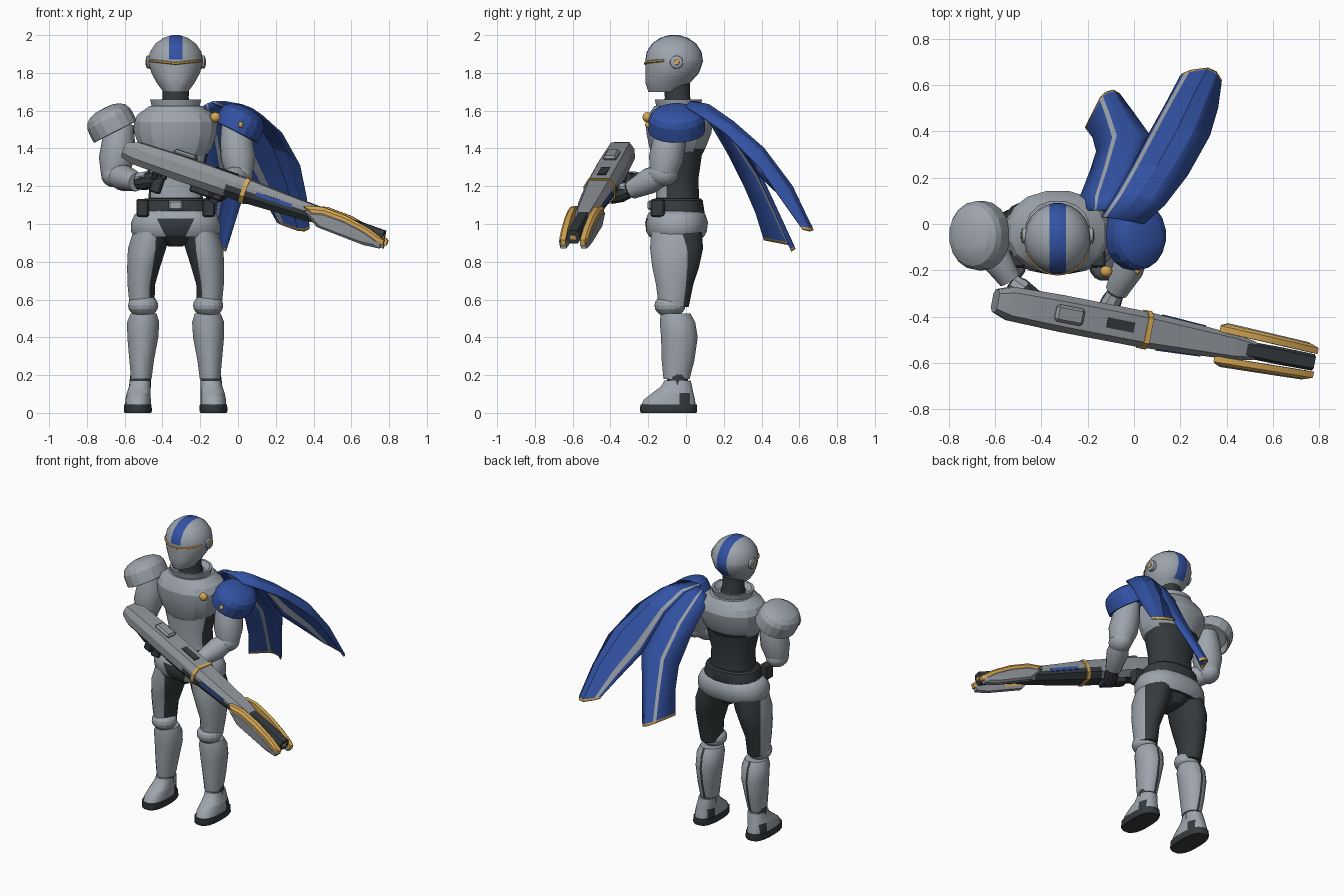
import bpy, bmesh, math
from mathutils import Vector, Matrix

cube = bpy.data.objects.get("Cube")
if cube:
    bpy.data.objects.remove(cube, do_unlink=True)


def material(name, r, g, b):
    m = bpy.data.materials.new(name)
    m.use_nodes = True
    m.diffuse_color = (r, g, b, 1)
    m.node_tree.nodes["Principled BSDF"].inputs["Base Color"].default_value = (r, g, b, 1)
    return m


GRAY = material("armour gray", 0.34, 0.375, 0.415)
METAL = material("weapon gray", 0.28, 0.3, 0.325)
DARK = material("undersuit dark", 0.035, 0.042, 0.047)
BLUE = material("cape blue", 0.032, 0.085, 0.37)
GOLD = material("trim gold", 0.68, 0.39, 0.09)
CX = -0.33  # centre line of the body


def finish(name, bm, mats, rule=None, cuts=(), matrix=None, angle=35):
    """Cut along planes, colour faces by a rule, and link the object."""
    bmesh.ops.recalc_face_normals(bm, faces=bm.faces)
    for co, no in cuts:
        bmesh.ops.bisect_plane(bm, geom=bm.verts[:] + bm.edges[:] + bm.faces[:],
                               plane_co=co, plane_no=no)
    bm.normal_update()
    if rule:
        for f in bm.faces:
            f.material_index = int(rule(f.calc_center_median(), f.normal))
    if matrix:
        bm.transform(matrix)
    me = bpy.data.meshes.new(name)
    bm.to_mesh(me)
    bm.free()
    for m in mats:
        me.materials.append(m)
    ob = bpy.data.objects.new(name, me)
    bpy.context.collection.objects.link(ob)
    bpy.ops.object.select_all(action='DESELECT')
    ob.select_set(True)
    bpy.context.view_layer.objects.active = ob
    bpy.ops.object.shade_smooth_by_angle(angle=math.radians(angle))
    return ob


def skin(loops):
    """Bridge equal point loops and cap both ends."""
    bm = bmesh.new()
    rings = [[bm.verts.new(p) for p in loop] for loop in loops]
    n = len(rings[0])
    for a, b in zip(rings, rings[1:]):
        for i in range(n):
            bm.faces.new((a[i], a[(i + 1) % n], b[(i + 1) % n], b[i]))
    bm.faces.new(rings[0])
    bm.faces.new(rings[-1])
    return bm


def ellipse(rx, ry, n=20, p=2.0):
    pts = []
    for i in range(n):
        a = 2 * math.pi * (i + 0.5) / n
        c, s = math.cos(a), math.sin(a)
        pts.append(Vector((math.copysign(abs(c) ** (2 / p), c) * rx,
                           math.copysign(abs(s) ** (2 / p), s) * ry, 0)))
    return pts


def loft(name, rings, mats, s=1, p=2.0, n=20, **kw):
    """Upright stack of rings: (offset from centre line, y, z, rx, ry)."""
    return finish(name, skin([[v + Vector((CX + s * dx, y, z)) for v in ellipse(rx, ry, n, p)]
                              for dx, y, z, rx, ry in rings]), mats, **kw)


def limb(name, stations, mats, n=14, **kw):
    """Round tube through (point, radius) stations."""
    pts = [Vector(q) for q, r in stations]
    loops = []
    for i, (q, r) in enumerate(stations):
        d = pts[min(i + 1, len(pts) - 1)] - pts[max(i - 1, 0)]
        rot = d.to_track_quat('Z', 'Y')
        loops.append([pts[i] + rot @ v for v in ellipse(r, r, n)])
    return finish(name, skin(loops), mats, **kw)


def block(name, loc, size, mat, matrix=None, bevel=0.008):
    bm = bmesh.new()
    bmesh.ops.create_cube(bm, size=1)
    bm.transform(Matrix.Translation(loc) @ Matrix.Diagonal((*size, 1)))
    if bevel:
        bmesh.ops.bevel(bm, geom=bm.edges[:], offset=bevel, segments=1, affect='EDGES')
    return finish(name, bm, [mat], matrix=matrix)


def ball(name, loc, size, mats, **kw):
    bm = bmesh.new()
    bmesh.ops.create_uvsphere(bm, u_segments=16, v_segments=10, radius=1)
    bm.transform(Matrix.Translation(loc) @ Matrix.Diagonal((*size, 1)))
    return finish(name, bm, mats, **kw)


X, Y, Z = Vector((1, 0, 0)), Vector((0, 1, 0)), Vector((0, 0, 1))

# Head: helmet with a crest stripe, brow trim and ear discs
loft("helmet", [(0, -.11, 1.7, .066, .09), (0, -.097, 1.745, .1, .118), (0, -.073, 1.8, .13, .143),
                (0, -.063, 1.86, .145, .154), (0, -.063, 1.91, .138, .147), (0, -.063, 1.955, .108, .118),
                (0, -.063, 1.985, .066, .075), (0, -.063, 2.0, .02, .025)], [GRAY, BLUE], n=24,
     cuts=[((CX - .036, 0, 0), X), ((CX + .036, 0, 0), X), ((0, 0, 1.872), Z), ((0, 0, 1.77), Z)],
     rule=lambda c, n: abs(c.x - CX) < .036 and (c.z > 1.872 or (c.y > 0 and c.z > 1.77)))
limb("brow_trim", [((CX + .143 * math.sin(a), -.063 - .153 * math.cos(a), 1.85 + .016 * abs(math.sin(a))), .0075)
                   for a in [math.radians(d) for d in range(-70, 71, 10)]], [GOLD], n=6)
for s, side in ((-1, "right"), (1, "left")):
    limb(side + "_ear_disc", [((CX + s * .125, -.05, 1.857), .036), ((CX + s * .152, -.05, 1.857), .034),
                              ((CX + s * .157, -.05, 1.857), .024)], [GRAY])
    limb(side + "_ear_cap", [((CX + s * .15, -.05, 1.857), .017), ((CX + s * .16, -.05, 1.857), .014)], [GOLD])
loft("neck", [(0, -.04, 1.6, .085, .085), (0, -.045, 1.67, .07, .068), (0, -.05, 1.78, .072, .07)], [DARK])
loft("collar", [(0, -.04, 1.59, .17, .15), (0, -.04, 1.625, .13, .12), (0, -.04, 1.66, .138, .128),
                (0, -.04, 1.66, .122, .112), (0, -.04, 1.63, .09, .09)], [GRAY], n=16)

# Torso, belt and hips
loft("abdomen", [(0, -.045, 1.02, .17, .12), (0, -.045, 1.14, .145, .115), (0, -.045, 1.24, .14, .112),
                 (0, -.04, 1.4, .18, .13), (0, -.035, 1.48, .19, .14)], [DARK, GRAY], p=2.4,
     rule=lambda c, n: n.y < -.6 and c.z > 1.14)
loft("chest_plate", [(0, -.05, 1.345, .15, .125), (0, -.045, 1.4, .195, .15), (0, -.038, 1.48, .222, .175),
                     (0, -.035, 1.54, .225, .18), (0, -.035, 1.58, .205, .165), (0, -.035, 1.625, .14, .135)],
     [GRAY, DARK], n=16, p=2.2, angle=20,
     rule=lambda c, n: c.y > .03 and c.z < 1.4)
loft("belt", [(0, -.045, 1.05, .185, .14), (0, -.045, 1.06, .19, .145), (0, -.045, 1.125, .178, .135),
              (0, -.045, 1.135, .165, .125)], [DARK], p=2.3)
block("belt_buckle", (CX, -.19, 1.1), (.075, .025, .05), GRAY)
loft("pelvis", [(0, -.045, .88, .035, .08), (0, -.045, .95, .15, .14), (0, -.045, 1.05, .2, .14)], [DARK], p=2.3)
loft("hip_guard", [(0, -.05, .93, .22, .145), (0, -.05, .96, .24, .162), (0, -.05, 1.01, .238, .168),
                   (0, -.05, 1.05, .22, .155), (0, -.05, 1.068, .19, .14)], [GRAY, DARK], p=2.3,
     cuts=[((CX - .06, 0, .95), (1, 0, .5)), ((CX + .06, 0, .95), (1, 0, -.5)), ((0, 0, 1.03), Z)],
     rule=lambda c, n: n.z < -.9 or (abs(c.x - CX) < .06 + (c.z - .95) * .5 and c.y < 0 and c.z < 1.03))

# Pauldron profile: (height, scale) rings, tilted outward
cap = [(-.04, .75), (-.075, .94), (-.072, 1), (-.02, 1), (.005, .98), (.032, .88), (.052, .67), (.063, .4), (.065, .1)]

for s, side in ((-1, "right"), (1, "left")):
    # Legs: armour in front and outside, undersuit behind and inside
    split, face = Vector((CX + s * .165 + s * .0216, -.0712, 0)), Vector((s * .8, -.6, 0))
    loft(side + "_thigh", [(.12, -.05, .98, .1, .135), (.152, -.05, .87, .102, .142), (.17, -.055, .77, .088, .125),
                           (.182, -.06, .68, .074, .1), (.178, -.065, .56, .066, .08)], [GRAY, DARK], s=s,
         cuts=[(split, face)], rule=lambda c, n, split=split, face=face: (c - split).dot(face) < 0)
    ball(side + "_knee_guard", (CX + s * .172, -.085, .568), (.08, .082, .062), [GRAY], angle=20)
    loft(side + "_shin", [(.17, -.055, .525, .07, .08), (.172, -.045, .48, .086, .095), (.174, -.035, .4, .083, .098),
                          (.18, -.042, .28, .066, .088), (.182, -.05, .18, .055, .07)], [GRAY, DARK], s=s,
         cuts=[((CX + s * .167, 0, 0), X), ((CX + s * .183, 0, 0), X)],
         rule=lambda c, n, s=s: abs(c.x - CX - s * .175) < .008 and n.y > .5)
    limb(side + "_ankle", [((CX + s * .185, -.045, .2), .055), ((CX + s * .19, -.045, .13), .058)], [DARK])
    loft(side + "_sole", [(.2, -.092, 0, .07, .148), (.2, -.092, .01, .075, .153), (.2, -.092, .045, .073, .151)],
         [DARK], s=s, p=2.6)
    loft(side + "_boot", [(.2, -.092, .04, .069, .146), (.199, -.088, .07, .068, .137), (.196, -.07, .105, .064, .11),
                          (.19, -.05, .14, .058, .083), (.187, -.045, .172, .055, .07)], [GRAY, DARK], s=s, p=2.4,
         cuts=[((0, -.035, 0), Y), ((0, .02, 0), Y), ((0, 0, .105), Z)],
         rule=lambda c, n: -.035 < c.y < .02 and c.z < .105 and abs(n.x) > .6)
    # Pouches and shoulders
    block(side + "_belt_pouch", (CX + s * .175, -.15, 1.085), (.065, .075, .095), DARK)
    tilt = Matrix.Translation((CX + s * .353, -.05, 1.554)) @ Matrix.Rotation(math.radians(27 * s), 4, 'Y')
    finish(side + "_pauldron", skin([[v + Z * h for v in ellipse(.13 * r, .15 * r, 18)] for h, r in cap]),
           [GRAY if s < 0 else BLUE], matrix=tilt, angle=18)

# Arms: shoulder, elbow, wrist and fingertip points
arms = {"right": ((-.62, -.04, 1.53), (-.655, -.06, 1.26), (-.53, -.25, 1.22), (-.43, -.32, 1.235)),
        "left": ((-.02, -.07, 1.53), (.01, -.12, 1.265), (-.08, -.3, 1.175), (-.13, -.4, 1.145))}
for side, points in arms.items():
    sh, el, wr, tip = map(Vector, points)
    limb(side + "_upper_arm", [(sh, .07), (sh.lerp(el, .35), .088), (sh.lerp(el, .7), .093), (el, .072)], [GRAY])
    ball(side + "_elbow", el, (.07, .08, .066), [GRAY])
    limb(side + "_forearm", [(el.lerp(wr, .1), .06), (el.lerp(wr, .4), .07), (el.lerp(wr, .8), .055),
                             (el.lerp(wr, .95), .05)], [GRAY])
    limb(side + "_glove", [(wr, .038), (wr.lerp(tip, .4), .047), (tip, .04)], [DARK], n=10)
    limb(side + "_hand_plate", [(wr.lerp(tip, .05) + Z * .012, .04), (wr.lerp(tip, .55) + Z * .012, .042)],
         [GRAY], n=8)
    for k in (-1, 0, 1):
        base = tip + Vector((.025 * k, 0, 0))
        limb(side + "_finger", [(base, .016), (base + Vector((.015, -.04, .012)), .016),
                                (base + Vector((.02, -.055, .045)), .013)], [DARK], n=6)

# Weapon, built along its own x axis and then placed
rear, muzzle = Vector((-.58, -.335, 1.39)), Vector((.785, -.6, .925))
d = (muzzle - rear).normalized()
w = Z.cross(d).normalized()
gun = Matrix((d, w, d.cross(w))).transposed().to_4x4()
gun.translation = rear


def section(x, hw, top, bot):
    return [Vector((x, y * hw, z)) for y, z in
            ((1, bot * .45), (1, top * .4), (.68, top), (-.68, top), (-1, top * .4), (-1, bot * .45),
             (-.6, bot), (.6, bot))]


finish("weapon_body", skin([section(*q) for q in (
    (-.02, .05, .04, -.045), (.05, .074, .06, -.06), (.3, .08, .066, -.066), (.66, .079, .062, -.065),
    (.9, .066, .05, -.055), (1.08, .056, .044, -.045), (1.18, .04, .03, -.035))]), [METAL, DARK],
    cuts=[((.57, 0, 0), X), ((1.06, 0, 0), X), ((0, 0, .002), Z)], matrix=gun, angle=20,
    rule=lambda c, n: n.z < -.8 or (c.z < .002 and .57 < c.x < 1.06))
finish("weapon_band", skin([section(x, .084, .067, -.07) for x in (.66, .683)]), [GOLD], matrix=gun, angle=20)
block("weapon_sight", (.3, 0, .074), (.13, .075, .03), METAL, gun, .012)
block("weapon_top_slot", (.54, 0, .064), (.125, .045, .008), DARK, gun, 0)
block("weapon_grip", (.2, .02, -.11), (.06, .045, .12), DARK, gun)
block("weapon_foregrip", (.47, .01, -.075), (.18, .07, .05), DARK, gun)
for s in (-1, 1):
    block("weapon_light_strip", (0, 0, 0), (.2, .008, .02), BLUE,
          gun @ Matrix.Translation((.84, s * .07, .004)) @ Matrix.Rotation(math.radians(-3.1 * s), 4, 'Z'), 0)
    # Muzzle blades: leaf-shaped gold shell with a gray outer plate set low
    blade = [(1.0, .025), (1.1, .052), (1.24, .048), (1.38, .022), (1.47, -.01), (1.47, -.04), (1.38, -.05),
             (1.1, -.038)]
    for name, mat, size, drop, skew in (("blade", GOLD, 1, 0, 0), ("blade_plate", METAL, .95, .022, .005)):
        loops = []
        for inner, scale in ((.046, 1), (.072 + skew, 1), (.084 + skew, .72)):
            loops.append([(1.23 + (x - 1.23) * size * (.5 + scale / 2), s * (inner - (x - 1.24) * .03),
                           z * size * scale - drop) for x, z in blade])
        finish("muzzle_" + name, skin(loops), [mat], matrix=gun, angle=20)
finish("barrel", skin([section(x, r, r, -r) for x, r in ((1.1, .036), (1.3, .038), (1.45, .036))]), [DARK],
       matrix=gun, angle=20)
block("barrel_core", (1.452, 0, 0), (.008, .03, .022), GOLD, gun, 0)


def cape_tail(name, rows, columns):
    """Sheet through rows of (left, middle, right) points, with a stripe and an end trim."""
    rows = [[Vector(q) for q in row] for row in rows]
    rows.append([b + (b - a).normalized() * .016 for a, b in zip(rows[-2], rows[-1])])
    bm = bmesh.new()
    grid = [[bm.verts.new(a * (2 * t - 1) * (t - 1) + m * 4 * t * (1 - t) + b * t * (2 * t - 1)) for t in columns]
            for a, m, b in rows]
    for i in range(len(grid) - 1):
        for j in range(len(columns) - 1):
            f = bm.faces.new((grid[i][j], grid[i][j + 1], grid[i + 1][j + 1], grid[i + 1][j]))
            f.material_index = 2 if i == len(grid) - 2 else int(j == 1)
    ob = finish(name, bm, [BLUE, GRAY, GOLD], angle=15)
    mod = ob.modifiers.new("thickness", 'SOLIDIFY')
    mod.thickness = .01
    mod.offset = 0


# Cape: two tails hung behind the left shoulder, with a clasp in front
cape_tail("cape_inner_tail", [((-.2, .06, 1.61), (-.16, .06, 1.635), (-.12, .06, 1.645)),
                              ((-.23, .12, 1.55), (-.15, .12, 1.6), (-.08, .12, 1.615)),
                              ((-.19, .22, 1.38), (-.11, .24, 1.47), (-.01, .24, 1.5)),
                              ((-.16, .31, 1.2), (-.07, .38, 1.26), (.065, .385, 1.26)),
                              ((-.175, .37, 1.06), (-.1, .47, 1.07), (.0, .475, 1.06)),
                              ((-.205, .41, .93), (-.13, .55, .9), (-.06, .555, .87))],
          (0, .4, .49, .6, .8, 1))
cape_tail("cape_outer_tail", [((-.14, .03, 1.645), (-.06, .02, 1.645), (.04, 0, 1.62)),
                              ((-.08, .12, 1.615), (.02, .12, 1.63), (.13, .08, 1.57)),
                              ((-.01, .24, 1.5), (.1, .25, 1.54), (.23, .21, 1.48)),
                              ((.065, .385, 1.26), (.19, .41, 1.4), (.325, .38, 1.31)),
                              ((.14, .52, 1.13), (.26, .56, 1.2), (.36, .5, 1.14)),
                              ((.2, .635, 1.02), (.315, .665, .98), (.375, .61, .985))],
          (0, .06, .15, .5, .75, 1))
ball("cape_clasp", (-.12, -.205, 1.565), (.027, .025, .027), [GOLD])
ball("cape_pin", (.015, -.2, 1.525), (.013, .018, .016), [GOLD])
